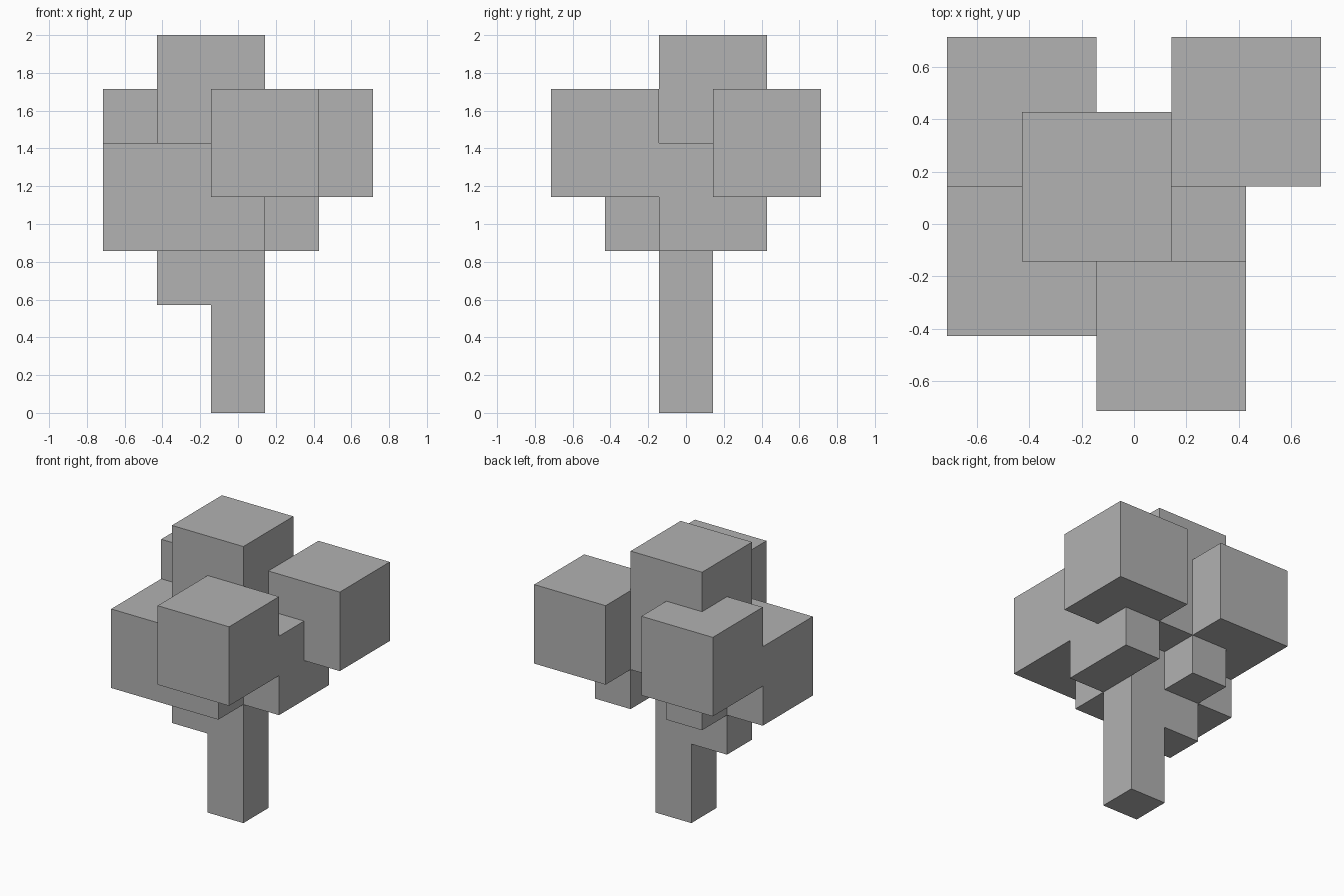
import bpy
import bmesh
from itertools import product
from mathutils import Vector

if "Cube" in bpy.data.objects:
    bpy.data.objects.remove(bpy.data.objects["Cube"], do_unlink=True)

CELL = 2 / 7  # the tree is seven blocks tall

grey = bpy.data.materials.new("plain_grey")
grey.use_nodes = True
grey.diffuse_color = (0.445, 0.445, 0.445, 1)
bsdf = next(n for n in grey.node_tree.nodes if n.type == "BSDF_PRINCIPLED")
bsdf.inputs["Base Color"].default_value = grey.diffuse_color
bsdf.inputs["Roughness"].default_value = 0.8


def block_shell(name, boxes):
    """Merge boxes (low corner, size, in blocks) into one clean outer shell."""
    cells = set()
    for low, size in boxes:
        cells.update(product(*(range(a, a + n) for a, n in zip(low, size))))
    bm = bmesh.new()
    for cell in cells:
        centre = Vector(cell) + Vector((0, 0, 0.5))
        for axis, sign in product(range(3), (-1, 1)):
            step = Vector((0, 0, 0))
            step[axis] = sign
            if tuple(int(c + s) for c, s in zip(cell, step)) in cells:
                continue
            u, v = Vector((0, 0, 0)), Vector((0, 0, 0))
            u[(axis + 1) % 3] = 0.5
            v[(axis + 2) % 3] = 0.5 * sign
            mid = centre + step * 0.5
            corners = (mid - u - v, mid + u - v, mid + u + v, mid - u + v)
            bm.faces.new([bm.verts.new(p * CELL) for p in corners])
    bmesh.ops.remove_doubles(bm, verts=bm.verts[:], dist=0.001)
    bmesh.ops.dissolve_limit(bm, angle_limit=0.01, verts=bm.verts[:], edges=bm.edges[:])
    mesh = bpy.data.meshes.new(name)
    bm.to_mesh(mesh)
    bm.free()
    mesh.materials.append(grey)
    obj = bpy.data.objects.new(name, mesh)
    bpy.context.collection.objects.link(obj)
    return obj


# Stem with a short side branch
block_shell("trunk", [
    ((0, 0, 0), (1, 1, 3)),
    ((-1, 0, 2), (1, 1, 1)),
])

# Overlapping leaf clumps
CLUMP = (2, 2, 2)
block_shell("canopy", [
    ((-1, 0, 5), CLUMP),          # crown
    ((0, -2, 4), CLUMP),          # front clump
    ((1, 1, 4), CLUMP),           # back clump, +x side
    ((-2, 1, 4), CLUMP),          # back clump, -x side
    ((-2, -1, 3), (3, 2, 2)),     # low side clump
    ((0, 0, 4), (2, 2, 1)),       # core
    ((1, 0, 3), (1, 2, 1)),       # low block under the core
    ((-1, 1, 3), (1, 1, 1)),      # low block at the back
])
